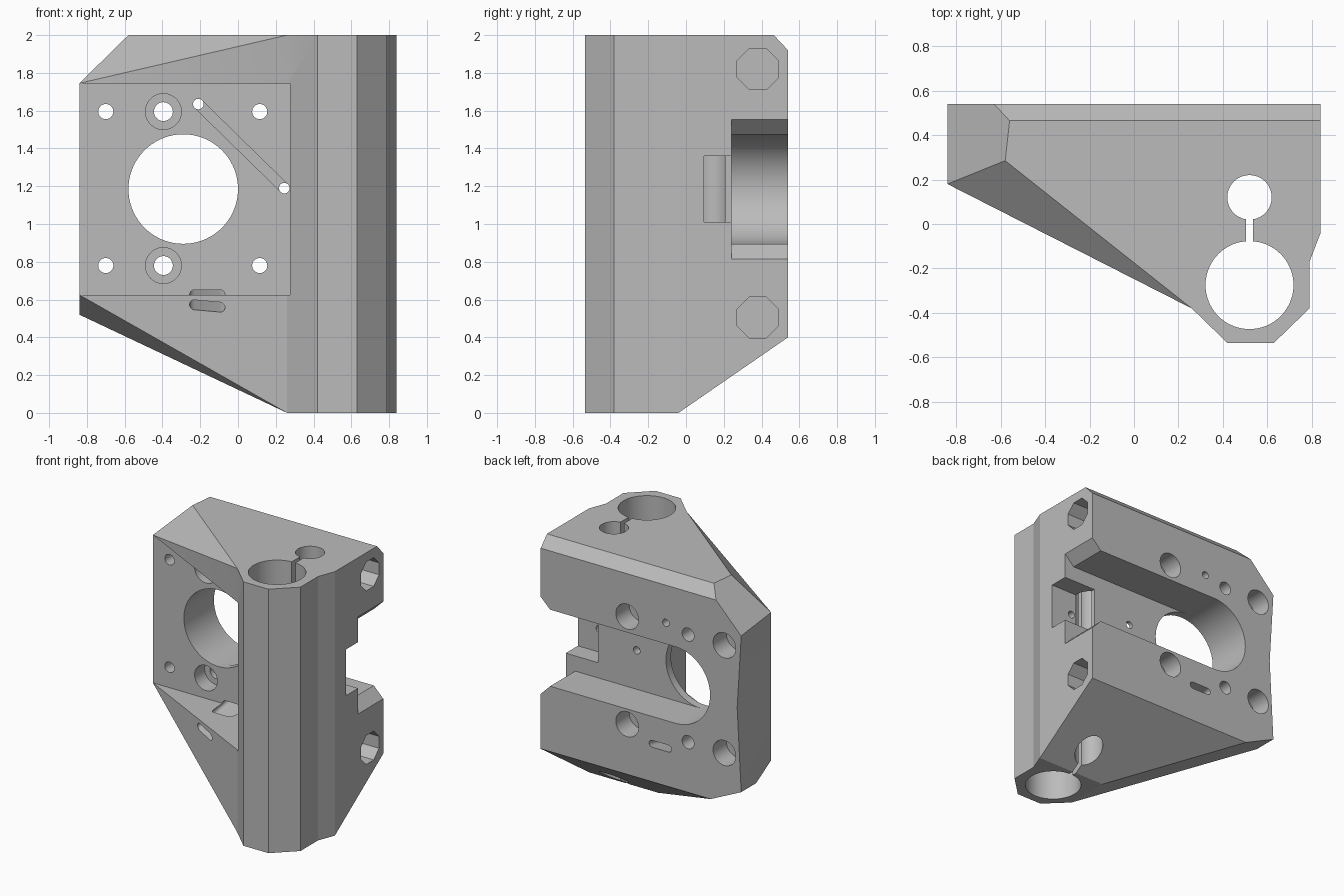
import bpy, bmesh
from math import pi, sin, cos, atan2
from mathutils import Vector

cube = bpy.data.objects.get("Cube")
if cube:
    bpy.data.objects.remove(cube, do_unlink=True)

grey = bpy.data.materials.new("plain grey")
grey.use_nodes = True
GREY = (0.5, 0.5, 0.5, 1)
grey.diffuse_color = GREY
grey.node_tree.nodes["Principled BSDF"].inputs["Base Color"].default_value = GREY


def make(name, bm):
    bmesh.ops.recalc_face_normals(bm, faces=bm.faces)
    mesh = bpy.data.meshes.new(name)
    bm.to_mesh(mesh)
    bm.free()
    mesh.materials.append(grey)
    ob = bpy.data.objects.new(name, mesh)
    bpy.context.collection.objects.link(ob)
    return ob


def hull(name, points):
    bm = bmesh.new()
    for p in points:
        bm.verts.new(p)
    bmesh.ops.convex_hull(bm, input=bm.verts)
    bmesh.ops.dissolve_limit(bm, angle_limit=0.02, verts=bm.verts, edges=bm.edges)
    return make(name, bm)


def prism(name, outline, axis, lo, hi, rise=0):
    """Extrude a 2D outline along an axis; rise lifts the far end."""
    place = {"x": lambda a, b, t: (t, a, b),
             "y": lambda a, b, t: (a, t, b),
             "z": lambda a, b, t: (a, b, t)}[axis]
    bm = bmesh.new()
    near = [bm.verts.new(place(a, b, lo)) for a, b in outline]
    far = [bm.verts.new(place(a, b + rise, hi)) for a, b in outline]
    bm.faces.new(near)
    bm.faces.new(far)
    n = len(near)
    for i in range(n):
        j = (i + 1) % n
        bm.faces.new((near[i], near[j], far[j], far[i]))
    return make(name, bm)


def circle(a, b, r, n=48, turn=0):
    return [(a + r * cos(turn + 2 * pi * i / n), b + r * sin(turn + 2 * pi * i / n))
            for i in range(n)]


def stadium(p, q, r, n=12):
    start = atan2(q[1] - p[1], q[0] - p[0]) - pi / 2
    return [(c[0] + r * cos(start + k + pi * i / n), c[1] + r * sin(start + k + pi * i / n))
            for c, k in ((q, 0), (p, pi)) for i in range(n + 1)]


def rect(a0, b0, a1, b1):
    return [(a0, b0), (a1, b0), (a1, b1), (a0, b1)]


# Main wedge with its chamfered corners
body = hull("bracket_body", [
    (.26, -.38, 2), (-.58, .285, 2), (-.56, .465, 2), (.84, .465, 2), (.84, -.04, 2),
    (-.63, .54, 1.92), (.84, .54, 1.92), (.84, .54, .4), (-.585, .54, .4),
    (.26, -.38, 0), (.26, -.04, 0), (.84, -.04, 0),
    (-.84, .18, 1.745), (-.84, .54, 1.704), (-.84, .54, .52), (-.84, .36, .52),
    (-.84, .18, .625)])

# Vertical tower around the rod bores
tower = prism("rod_tower", [(.26, -.38), (.42, -.535), (.63, -.535), (.79, -.38),
                            (.79, -.17), (.84, -.04), (.26, -.04)], "z", 0, 2)

cuts = []


def cut(outline, axis, lo, hi, rise=0):
    cuts.append(prism("cutter", outline, axis, lo, hi, rise))


# Flat motor seat on the front, and the shallow hollow on the side
cut(rect(-1, .625, .275, 1.745), "y", -1, .18)
cuts.append(hull("cutter", [(-.84, .18, 1.15), (-.84, .56, 1.72), (-.84, .56, .5),
                            (-.805, .56, 1.15), (-1, .56, 1.15), (-1, .1, 1.15)]))

# Round motor opening, rear channel and its flared mouth
cut(circle(-.29, 1.185, .29, 72), "y", 0, .7)
cut(rect(-.29, .895, 1, 1.475), "y", .24, .7)
cut([(.76, .896), (.92, .735), (.92, 1.63), (.76, 1.474)], "y", .24, .7)
cut(rect(.57, 1.01, 1, 1.36), "y", .095, .3)

# Rod bores joined by a slit
cut(circle(.52, -.275, .198, 64), "z", -.1, 2.1)
cut(circle(.52, .12, .1), "z", -.1, 2.1)
cut(rect(.505, -.12, .535, .05), "z", -.1, 2.1)

# Motor screws sunk from the back, belt screws sunk from the front
for z in (.78, 1.595):
    for x in (-.7, .115):
        cut(circle(x, z, .04, 32), "y", .1, .7)
        cut(circle(x, z, .095), "y", .38, .7)
    cut(circle(-.395, z, .05, 32), "y", .1, .7)
    cut(circle(-.395, z, .095), "y", .1, .3)

# Octagonal blind sockets on the side
for z in (.505, 1.82):
    cut(circle(.38, z, .118, 8, pi / 8), "x", .5, 1)

# Cable groove with end holes, cable tie slot and small blind hole
ends = [(-.21, 1.635), (.245, 1.19)]
cut(stadium(*ends, .027), "y", .1, .21)
for x, z in ends:
    cut(circle(x, z, .028, 24), "y", .1, .7)
cut(stadium((-.23, .525), (-.095, .525), .026), "y", -.4, .64, .18)
cut(circle(.66, 1.185, .028, 24), "y", -.06, .2)

# Combine everything into one part
bpy.context.view_layer.objects.active = body
for ob, mode in [(tower, "UNION")] + [(c, "DIFFERENCE") for c in cuts]:
    mod = body.modifiers.new("combine", "BOOLEAN")
    mod.operation, mod.solver, mod.object = mode, "EXACT", ob
    bpy.ops.object.modifier_apply(modifier=mod.name)
    bpy.data.objects.remove(ob, do_unlink=True)

body.data.materials.clear()
body.data.materials.append(grey)
for face in body.data.polygons:
    face.material_index = 0
for ob in bpy.context.selected_objects:
    ob.select_set(False)
body.select_set(True)
bpy.ops.object.shade_smooth_by_angle(angle=pi / 9)
for face in body.data.polygons:
    if len(face.vertices) > 8:
        face.use_smooth = False
